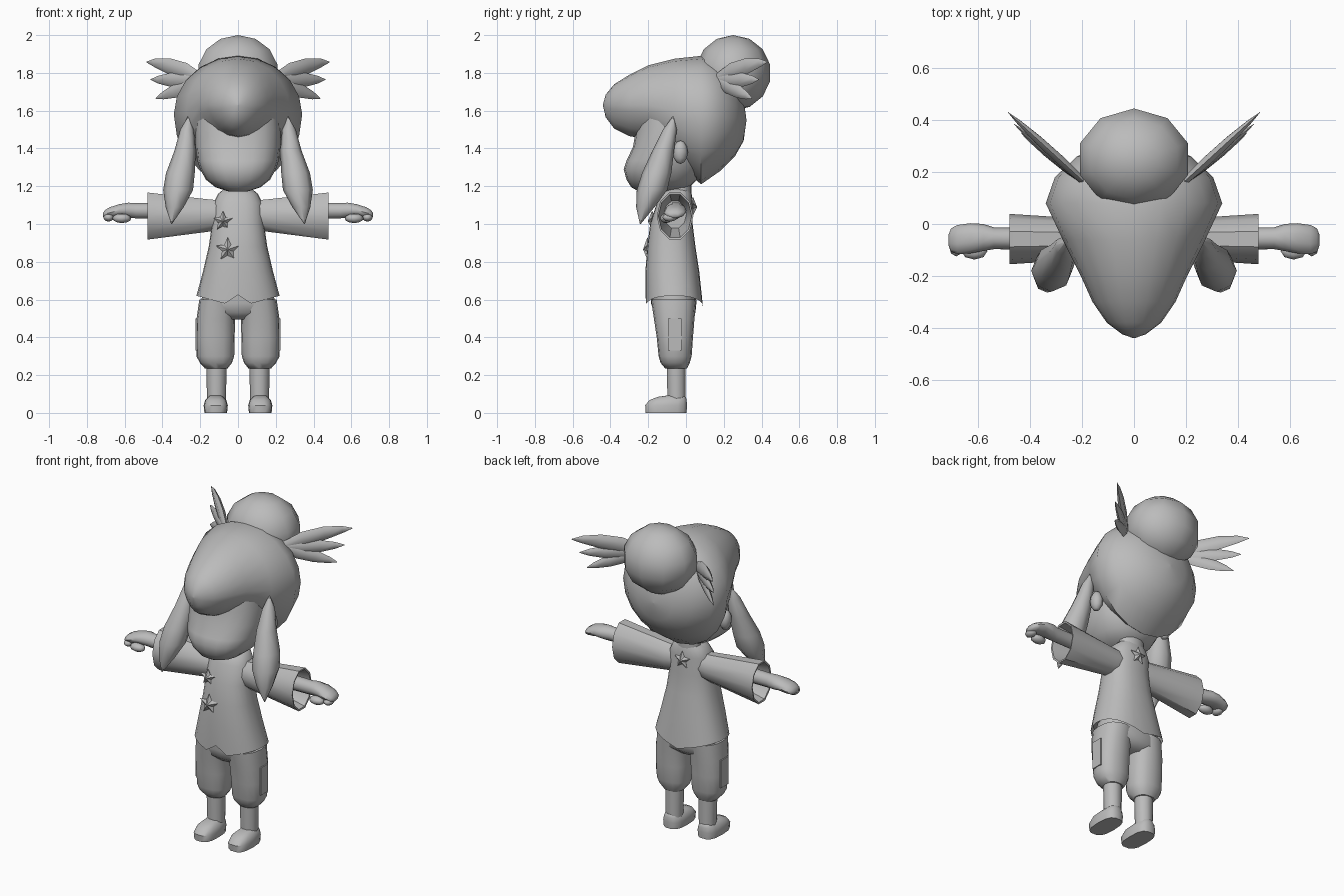
import bpy, bmesh, math
from mathutils import Vector

if "Cube" in bpy.data.objects:
    bpy.data.objects.remove(bpy.data.objects["Cube"])

grey = bpy.data.materials.new("plain grey")
grey.diffuse_color = (0.5, 0.5, 0.5, 1)
grey.use_nodes = True
grey.node_tree.nodes["Principled BSDF"].inputs["Base Color"].default_value = grey.diffuse_color


def finish(name, bm, angle=40, smooth=True):
    bmesh.ops.remove_doubles(bm, verts=bm.verts, dist=0.0005)
    bmesh.ops.recalc_face_normals(bm, faces=bm.faces)
    me = bpy.data.meshes.new(name)
    bm.to_mesh(me)
    bm.free()
    ob = bpy.data.objects.new(name, me)
    bpy.context.collection.objects.link(ob)
    me.materials.append(grey)
    if smooth:
        bpy.ops.object.select_all(action='DESELECT')
        ob.select_set(True)
        bpy.context.view_layer.objects.active = ob
        bpy.ops.object.shade_smooth_by_angle(angle=math.radians(angle))
    return ob


def loft(name, rings, angle=40):
    """Skin a row of equal rings and close both ends."""
    bm = bmesh.new()
    rows = [[bm.verts.new(p) for p in r] for r in rings]
    n = len(rows[0])
    for a, b in zip(rows, rows[1:]):
        for i in range(n):
            j = (i + 1) % n
            bm.faces.new((a[i], a[j], b[j], b[i]))
    bm.faces.new(rows[0])
    bm.faces.new(rows[-1])
    return finish(name, bm, angle)


def oval(n, e=1.0):
    """Unit oval; e below 1 is boxier, above 1 more pointed."""
    out = []
    for i in range(n):
        a = 2 * math.pi * i / n
        c, s = math.cos(a), math.sin(a)
        out.append((math.copysign(abs(c) ** e, c), math.copysign(abs(s) ** e, s)))
    return out


def ring_z(z, x, hx, y0, y1, n=16, e=1.0):
    return [(x + hx * c, (y0 + y1) / 2 + (y1 - y0) / 2 * s, z) for c, s in oval(n, e)]


def ring_x(x, y, hy, z, hz, n=12):
    return [(x, y + hy * c, z + hz * s) for c, s in oval(n)]


def blob(name, loc, size, u=10, v=7, angle=60):
    bm = bmesh.new()
    bmesh.ops.create_uvsphere(bm, u_segments=u, v_segments=v, radius=1)
    for p in bm.verts:
        p.co = Vector([p.co[i] * size[i] + loc[i] for i in range(3)])
    return finish(name, bm, angle)


def spindle(name, stations, flat, n=8):
    """Leaf shape: stations are (centre, width); flat is (width axis, thin axis, thickness ratio)."""
    w, t, k = Vector(flat[0]).normalized(), Vector(flat[1]).normalized(), flat[2]
    return loft(name, [[Vector(c) + w * (r * a) + t * (r * k * b) for a, b in oval(n)]
                       for c, r in stations], 50)


def star(name, loc, r, out):
    """Raised five pointed star facing along y."""
    bm = bmesh.new()
    x, y, z = loc
    rim = []
    for i in range(10):
        a = math.pi / 2 + i * math.pi / 5
        k = r if i % 2 == 0 else r * 0.48
        rim.append(bm.verts.new((x + k * math.cos(a), y, z + k * math.sin(a))))
    mid = bm.verts.new((x, y + out * 0.022, z))
    back = bm.verts.new((x, y - out * 0.03, z))
    for i in range(10):
        bm.faces.new((rim[i], rim[(i + 1) % 10], mid))
        bm.faces.new((rim[(i + 1) % 10], rim[i], back))
    return finish(name, bm, smooth=False)


# Hair: sections along y as (y, half width, bottom, middle, top, bottom sharpness)
hair = []
for y, w, lo, mid, hi, e in [
        (-0.44, 0.002, 1.628, 1.63, 1.632, 1), (-0.425, 0.045, 1.565, 1.63, 1.685, 1.3),
        (-0.38, 0.105, 1.505, 1.63, 1.74, 1.4), (-0.30, 0.16, 1.465, 1.63, 1.79, 1.4),
        (-0.20, 0.205, 1.45, 1.63, 1.84, 1.3), (-0.06, 0.275, 1.33, 1.60, 1.875, 1),
        (0.08, 0.34, 1.21, 1.58, 1.89, 1), (0.18, 0.305, 1.28, 1.57, 1.86, 1),
        (0.26, 0.22, 1.36, 1.56, 1.77, 1), (0.305, 0.12, 1.44, 1.55, 1.66, 1),
        (0.32, 0.002, 1.548, 1.55, 1.552, 1)]:
    row = []
    for i in range(20):
        a = 2 * math.pi * i / 20
        c, s = math.cos(a), math.sin(a)
        if s >= 0:
            row.append((w * c, y, mid + (hi - mid) * s))
        else:
            row.append((w * c, y, mid - (mid - lo) * abs(s) ** e))
    hair.append(row)
loft("hair", hair, 60)
blob("hair_bun", (0, 0.25, 1.8), (0.225, 0.2, 0.2), 10, 7)

# Face with a rounded muzzle
loft("face", [ring_z(z, 0, w, a, b, 20, 0.85) for z, w, a, b in [
    (1.172, 0.05, -0.25, -0.05), (1.195, 0.12, -0.29, 0.02), (1.235, 0.17, -0.315, 0.06),
    (1.29, 0.2, -0.33, 0.09), (1.335, 0.215, -0.315, 0.1), (1.41, 0.225, -0.28, 0.1),
    (1.5, 0.225, -0.265, 0.1), (1.64, 0.215, -0.24, 0.1)]], 60)

# Neck and tunic with a dipped hem and a front notch
loft("neck", [ring_z(1.1, 0, 0.08, -0.09, 0.03), ring_z(1.24, 0, 0.08, -0.07, 0.03)])
tunic = [ring_z(z, 0, w, a, b, 24, 0.85) for z, w, a, b in [
    (1.185, 0.075, -0.1, 0.02), (1.16, 0.105, -0.13, 0.03), (1.11, 0.13, -0.155, 0.035),
    (1.0, 0.138, -0.19, 0.035), (0.88, 0.155, -0.205, 0.05), (0.75, 0.185, -0.215, 0.07),
    (0.62, 0.22, -0.215, 0.09)]]
hem = [Vector((x, y, 0.62 - 0.06 * (1 - abs(x) / 0.22))) for x, y, z in tunic[-1]]
hem[18].z = 0.625
tunic[-1] = hem
tunic.append([Vector((p.x * 0.94, p.y * 0.94 - 0.004, p.z + 0.05)) for p in hem])
loft("tunic", tunic)
star("front_star_upper", (-0.08, -0.18, 1.015), 0.055, -1)
star("front_star_lower", (-0.055, -0.205, 0.865), 0.065, -1)
star("back_star", (0, 0.037, 1.09), 0.055, 1)

# Pants seat
loft("pants_seat", [ring_z(z, 0, w, a, b, 16, 0.8) for z, w, a, b in [
    (0.68, 0.17, -0.18, 0.05), (0.58, 0.2, -0.185, 0.055), (0.53, 0.19, -0.17, 0.05),
    (0.495, 0.09, -0.13, 0.01)]], 60)

for side, s in (("right", -1), ("left", 1)):
    # Trouser leg, ankle and shoe
    loft(side + "_trouser_leg", [ring_z(z, s * x, w, a, b, 16, 0.85) for z, x, w, a, b in [
        (0.6, 0.105, 0.1, -0.185, 0.055), (0.5, 0.117, 0.102, -0.17, 0.045),
        (0.4, 0.12, 0.102, -0.155, 0.037), (0.3, 0.12, 0.1, -0.145, 0.03),
        (0.265, 0.117, 0.085, -0.135, 0.02), (0.235, 0.115, 0.06, -0.11, 0.005)]], 50)
    loft(side + "_ankle", [ring_z(0.26, s * 0.114, 0.054, -0.105, 0.0, 10),
                           ring_z(0.06, s * 0.114, 0.05, -0.1, 0.0, 10)])
    loft(side + "_shoe", [ring_z(z, s * 0.118, w, a, b, 14, 0.7) for z, w, a, b in [
        (0, 0.06, -0.215, 0.005), (0.04, 0.064, -0.218, 0.007), (0.068, 0.056, -0.195, 0.005),
        (0.085, 0.04, -0.15, 0.0), (0.092, 0.03, -0.1, -0.01)]])
    # Thin patch on the outer trouser side
    bm = bmesh.new()
    bmesh.ops.create_cube(bm, size=1)
    for p in bm.verts:
        p.co = Vector((s * 0.22 + p.co.x * 0.008, -0.06 + p.co.y * 0.07, 0.415 + p.co.z * 0.17))
    finish(side + "_trouser_patch", bm, smooth=False)

    # Wide sleeve, hollow at the cuff
    loft(side + "_sleeve", [ring_x(s * x, -0.058, hy, z, hz, 10) for x, hy, z, hz in [
        (0.08, 0.07, 1.05, 0.08), (0.14, 0.075, 1.045, 0.088), (0.48, 0.097, 1.042, 0.131),
        (0.478, 0.088, 1.042, 0.12), (0.28, 0.06, 1.05, 0.075)]])
    # Forearm and hand as one tapering form, then the fingers
    loft(side + "_arm_and_hand", [ring_x(s * x, y, hy, z, hz, 10) for x, y, hy, z, hz in [
        (0.26, -0.058, 0.042, 1.07, 0.045), (0.54, -0.055, 0.042, 1.07, 0.042),
        (0.58, -0.052, 0.052, 1.073, 0.042), (0.63, -0.055, 0.058, 1.072, 0.034),
        (0.68, -0.06, 0.056, 1.06, 0.03), (0.705, -0.062, 0.045, 1.052, 0.022),
        (0.715, -0.062, 0.02, 1.048, 0.01)]], 60)
    blob(side + "_thumb", (s * 0.615, -0.105, 1.03), (0.05, 0.032, 0.025), 8, 6)
    blob(side + "_finger", (s * 0.685, -0.085, 1.035), (0.028, 0.04, 0.022), 8, 6)

    # Ear and hanging side lock
    blob(side + "_ear", (s * 0.25, -0.03, 1.38), (0.035, 0.04, 0.062), 8, 6)
    spindle(side + "_side_lock", [
        ((s * 0.263, -0.068, 1.57), 0.002), ((s * 0.27, -0.085, 1.5), 0.036),
        ((s * 0.28, -0.12, 1.39), 0.056), ((s * 0.305, -0.155, 1.27), 0.076),
        ((s * 0.317, -0.18, 1.18), 0.079), ((s * 0.335, -0.215, 1.09), 0.048),
        ((s * 0.352, -0.242, 1.0), 0.002)], ((1, 0, 0), (0, 1, 0), 1.02))

    # Wing of three flat feathers, swept back and outward
    for label, tip, r in (("upper", (0.485, 0.43, 1.858), 0.046),
                          ("middle", (0.462, 0.385, 1.765), 0.042),
                          ("lower", (0.435, 0.35, 1.665), 0.04)):
        a = Vector((s * 0.19, 0.16, 1.76))
        b = Vector((s * tip[0], tip[1], tip[2]))
        d = (b - a).normalized()
        thin = Vector((s * 0.68, -0.73, 0))
        wide = d.cross(thin)
        bulge = Vector((0, 0, 0.018 if label == "upper" else 0))
        spindle(side + "_wing_feather_" + label, [
            (a, r * 0.7), (a.lerp(b, 0.3) + bulge, r), (a.lerp(b, 0.6) + bulge, r * 0.9),
            (a.lerp(b, 0.85) + bulge * 0.6, r * 0.5), (b, 0.002)], (wide, thin, 0.45), 6)
